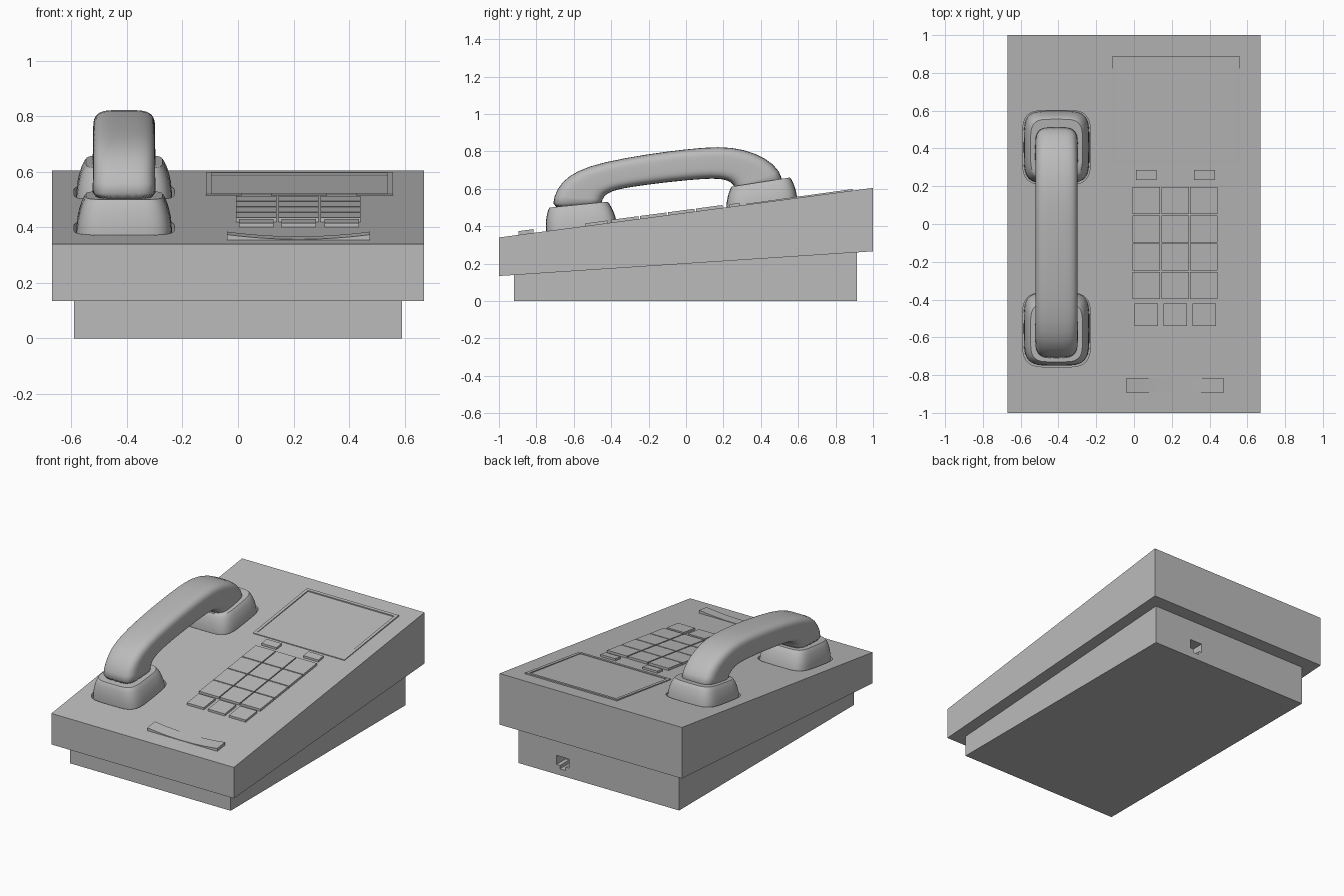
import bpy, bmesh, math
from mathutils import Vector

if "Cube" in bpy.data.objects:
    bpy.data.objects.remove(bpy.data.objects["Cube"])

grey = bpy.data.materials.new("plain grey")
grey.use_nodes = True
grey.diffuse_color = (0.5, 0.5, 0.5, 1)
grey.node_tree.nodes["Principled BSDF"].inputs["Base Color"].default_value = (0.5, 0.5, 0.5, 1)

HANDSET_X = -0.41
DECK_SLOPE = 0.1325


def deck(y):
    return 0.4725 + DECK_SLOPE * y


def underside(y):
    return 0.2 + 0.066 * y


def finish(name, bm):
    bmesh.ops.recalc_face_normals(bm, faces=bm.faces)
    mesh = bpy.data.meshes.new(name)
    bm.to_mesh(mesh)
    bm.free()
    mesh.materials.append(grey)
    obj = bpy.data.objects.new(name, mesh)
    bpy.context.collection.objects.link(obj)
    return obj


def slab(name, x0, x1, y0, y1, bottom, top):
    """Box whose bottom and top heights are functions of x and y."""
    bm = bmesh.new()
    bmesh.ops.create_cube(bm, size=1)
    for v in bm.verts:
        height = top if v.co.z > 0 else bottom
        v.co.x = x1 if v.co.x > 0 else x0
        v.co.y = y1 if v.co.y > 0 else y0
        v.co.z = height(v.co.x, v.co.y)
    return finish(name, bm)


def deck_plate(name, x0, x1, y0, y1, rise, tilt=0):
    return slab(name, x0, x1, y0, y1, lambda x, y: deck(y) - 0.01,
                lambda x, y: deck(y) + rise + tilt * y)


def loft(name, rings):
    bm = bmesh.new()
    loops = [[bm.verts.new(p) for p in ring] for ring in rings]
    for a, b in zip(loops, loops[1:]):
        for i in range(len(a)):
            j = (i + 1) % len(a)
            bm.faces.new((a[i], a[j], b[j], b[i]))
    bm.faces.new(loops[0])
    bm.faces.new(loops[-1])
    return finish(name, bm)


def rounded_ring(centre, across, along, power, count=40):
    """Rounded rectangle spanned by two half-axis vectors."""
    ring = []
    for i in range(count):
        t = math.tau * i / count
        c, s = math.cos(t), math.sin(t)
        ring.append(centre + across * math.copysign(abs(c) ** (2 / power), c)
                    + along * math.copysign(abs(s) ** (2 / power), s))
    return ring


def flat_ring(y, z, half_x, half_y, slope):
    return rounded_ring(Vector((HANDSET_X, y, z)), Vector((half_x, 0, 0)),
                        Vector((0, half_y, half_y * slope)), 4.5)


def cut(target, cutter):
    mod = target.modifiers.new("cut", 'BOOLEAN')
    mod.operation = 'DIFFERENCE'
    mod.solver = 'EXACT'
    mod.object = cutter
    bpy.context.view_layer.objects.active = target
    bpy.ops.object.modifier_apply(modifier=mod.name)
    bpy.data.objects.remove(cutter)


def smooth(obj, angle):
    bpy.ops.object.select_all(action='DESELECT')
    obj.select_set(True)
    bpy.context.view_layer.objects.active = obj
    bpy.ops.object.shade_smooth_by_angle(angle=math.radians(angle))


# Wedge housing and the smaller base beneath it
housing = slab("housing", -0.67, 0.67, -1, 1,
               lambda x, y: underside(y), lambda x, y: deck(y))
base = slab("base", -0.59, 0.59, -0.92, 0.915,
            lambda x, y: 0, lambda x, y: underside(y) + 0.005)

# Cord socket in the back of the base
for half, low, high in ((0.045, 0.065, 0.125), (0.02, 0.042, 0.07)):
    cut(base, slab("socket_cutter", 0.265 - half, 0.265 + half, 0.82, 1,
                   lambda x, y: low, lambda x, y: high))

# Earpiece and mouthpiece cups, each resting in a shallow well
for name, y, shift, height, slope in (("mouthpiece", -0.56, -0.015, 0.117, 0.1),
                                      ("earpiece", 0.405, -0.005, 0.11, 0.156)):
    cut(housing, loft("well_cutter", [
        flat_ring(y, deck(y) + h, 0.181, 0.197, DECK_SLOPE) for h in (-0.04, 0.05)]))
    rings = []
    for t, narrow in ((-0.34, 0), (0, 0.002), (0.25, 0.005), (0.5, 0.011),
                      (0.75, 0.02), (0.92, 0.029), (1, 0.036)):
        rings.append(flat_ring(y + shift * t, deck(y) + height * t, 0.174 - narrow,
                               0.191 - narrow, DECK_SLOPE + (slope - DECK_SLOPE) * t))
    smooth(loft(name + "_cup", rings), 45)

# Arched handle: outer y, z then inner y, z at each station
stations = (
    (-0.72, 0.48, -0.445, 0.51), (-0.708, 0.56, -0.45, 0.545),
    (-0.665, 0.64, -0.425, 0.575), (-0.58, 0.698, -0.37, 0.597),
    (-0.45, 0.742, -0.28, 0.612), (-0.2, 0.787, -0.15, 0.63),
    (0, 0.812, 0.02, 0.648), (0.18, 0.828, 0.14, 0.656),
    (0.31, 0.812, 0.2, 0.652), (0.43, 0.765, 0.24, 0.637),
    (0.505, 0.695, 0.262, 0.61), (0.53, 0.61, 0.265, 0.58))
rings = []
for i, (oy, oz, iy, iz) in enumerate(stations):
    outer, inner = Vector((HANDSET_X, oy, oz)), Vector((HANDSET_X, iy, iz))
    half_x = 0.112 + (0.01 if i in (0, len(stations) - 1) else 0)
    rings.append(rounded_ring((outer + inner) / 2, Vector((half_x, 0, 0)),
                              (outer - inner) / 2, 4))
handle = loft("handset_handle", rings)
handle.modifiers.new("smoothing", 'SUBSURF').levels = 1
handle.modifiers["smoothing"].render_levels = 1
for face in handle.data.polygons:
    face.use_smooth = True

# Number pad
for row in range(4):
    for col in range(3):
        x, y = -0.007 + 0.152 * col, -0.397 + 0.15 * row
        deck_plate(f"number_key_{row}_{col}", x, x + 0.145, y, y + 0.143, 0.015)

# Function buttons below and above the pad
for col in range(3):
    x = 0.003 + 0.154 * col
    deck_plate(f"lower_button_{col}", x, x + 0.124, -0.54, -0.42, 0.014)
for side, x in (("right", 0.01), ("left", 0.318)):
    deck_plate("upper_button_" + side, x, x + 0.11, 0.232, 0.287, 0.014)

# Card window with a thin raised frame
X0, X1, Y0, Y1, W = -0.115, 0.558, 0.32, 0.89, 0.02
deck_plate("card_panel", X0 + W, X1 - W, Y0 + W, Y1 - W, 0.001)
for name, box in (("front", (X0, X1, Y0, Y0 + W)), ("back", (X0, X1, Y1 - W, Y1)),
                  ("right", (X0, X0 + W, Y0 + W, Y1 - W)),
                  ("left", (X1 - W, X1, Y0 + W, Y1 - W))):
    deck_plate("card_frame_" + name, *box, 0.003, 0.006)

# Dished bar near the front edge
rings = []
for i in range(17):
    t = i / 8 - 1
    rise = 0.003 + 0.017 * t * t
    x = 0.218 + 0.257 * t
    rings.append([Vector((x, y, deck(y) + h)) for y, h in
                  ((-0.895, -0.01), (-0.815, -0.01), (-0.815, rise), (-0.895, rise))])
smooth(loft("dished_bar", rings), 30)
